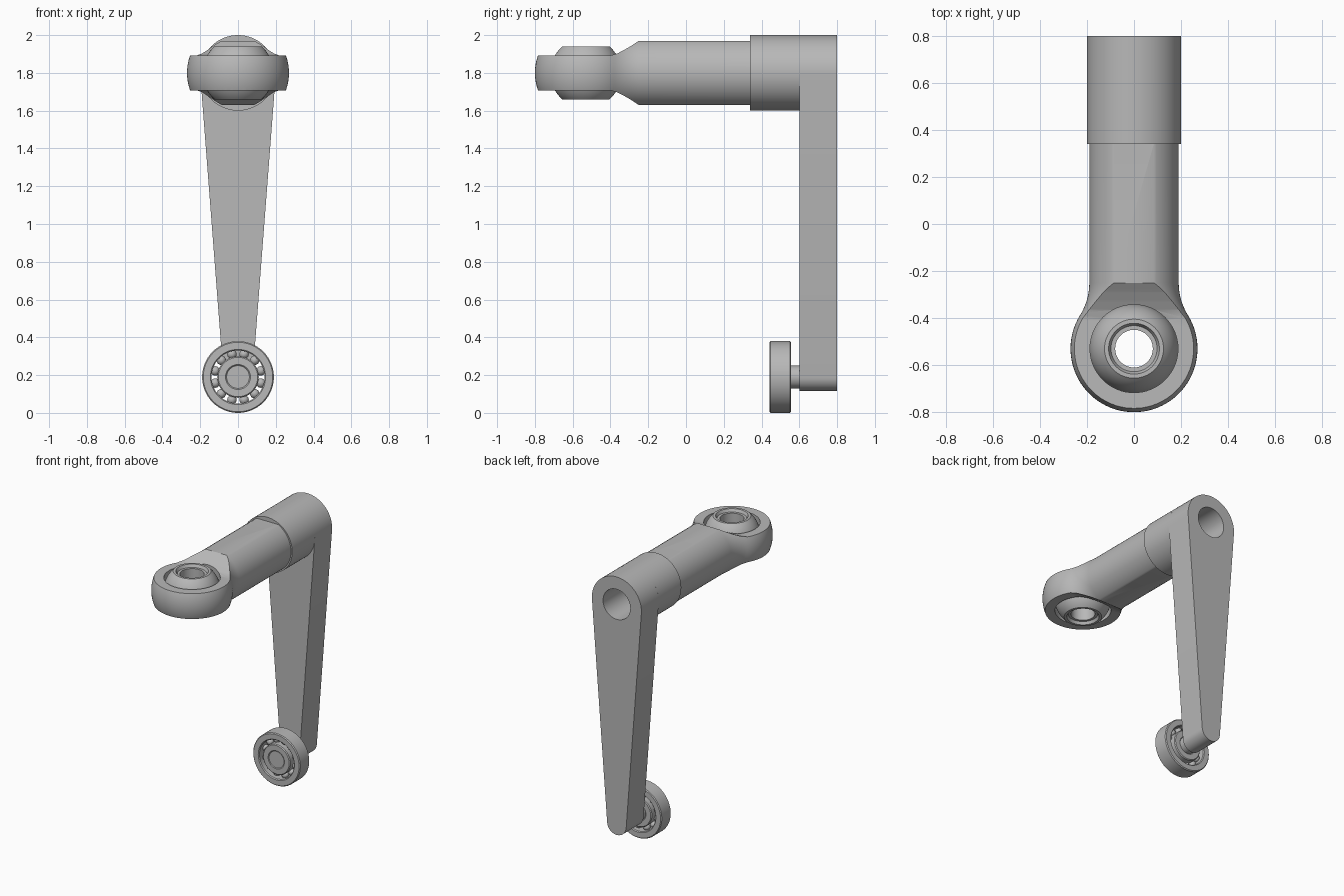
import bpy, bmesh
from math import sin, cos, pi, asin, sqrt, radians
from mathutils import Matrix, Vector

cube = bpy.data.objects.get("Cube")
if cube:
    bpy.data.objects.remove(cube, do_unlink=True)

GREY = (0.48, 0.48, 0.48, 1)
steel = bpy.data.materials.new("steel_grey")
steel.use_nodes = True
steel.diffuse_color = GREY
steel.node_tree.nodes["Principled BSDF"].inputs["Base Color"].default_value = GREY


def finish(name, bm):
    bmesh.ops.recalc_face_normals(bm, faces=bm.faces)
    mesh = bpy.data.meshes.new(name)
    bm.to_mesh(mesh)
    bm.free()
    obj = bpy.data.objects.new(name, mesh)
    bpy.context.collection.objects.link(obj)
    mesh.materials.append(steel)
    return obj


def select(obj):
    bpy.ops.object.select_all(action='DESELECT')
    obj.select_set(True)
    bpy.context.view_layer.objects.active = obj


def smooth(obj):
    select(obj)
    bpy.ops.object.shade_smooth_by_angle(angle=radians(30))


def lathe(name, profile, centre, along_y=True, closed=False, steps=64):
    """Spin (radius, height) points about the y or z axis through centre."""
    bm = bmesh.new()
    verts = [bm.verts.new((r, 0, h)) for r, h in profile]
    pairs = list(zip(verts, verts[1:]))
    if closed:
        pairs.append((verts[-1], verts[0]))
    edges = [bm.edges.new(p) for p in pairs]
    bmesh.ops.spin(bm, geom=verts + edges, cent=(0, 0, 0), axis=(0, 0, 1),
                   angle=2 * pi, steps=steps)
    bmesh.ops.remove_doubles(bm, verts=bm.verts, dist=1e-5)
    turn = Matrix.Rotation(-pi / 2, 4, 'X') if along_y else Matrix()
    bm.transform(Matrix.Translation(centre) @ turn)
    return finish(name, bm)


def cylinder(name, radius, lo, hi, centre, along_y=True):
    return lathe(name, [(0, lo), (radius, lo), (radius, hi), (0, hi)], centre, along_y)


def prism(name, start, step):
    """Extrude a closed outline of 3D points."""
    bm = bmesh.new()
    face = bm.faces.new([bm.verts.new(p) for p in start])
    out = bmesh.ops.extrude_face_region(bm, geom=[face])
    moved = [g for g in out["geom"] if isinstance(g, bmesh.types.BMVert)]
    bmesh.ops.translate(bm, verts=moved, vec=step)
    return finish(name, bm)


def cut(obj, tool, operation='DIFFERENCE'):
    mod = obj.modifiers.new("cut", 'BOOLEAN')
    mod.operation, mod.object, mod.solver = operation, tool, 'EXACT'
    select(obj)
    bpy.ops.object.modifier_apply(modifier=mod.name)
    bpy.data.objects.remove(tool, do_unlink=True)


def arc(cx, cy, r, a, b, n):
    return [(cx + r * cos(a + (b - a) * i / n), cy + r * sin(a + (b - a) * i / n))
            for i in range(n + 1)]


AXIS = Vector((0, 0, 1.8))       # shaft axis
EYE = Vector((0, -0.53, 1.8))    # centre of the rod eye
HUB = Vector((0, 0, 0.19))       # bearing axis

# Rod end: spherical head blending into a round shank
meet = asin(0.45 / 0.53)
head = [(r, h) for h, r in arc(-0.53, 0, 0.27, pi, meet, 28)]
head[0] = (0, -0.8)
neck = [(r, h) for h, r in arc(-0.25, 0.45, 0.26, pi + meet, 1.5 * pi, 10)][1:]
rod_end = lathe("rod_end", head + neck + [(0.19, 0.34), (0, 0.34)], AXIS, steps=96)

# Flatten the head and shank top and bottom
side = [(-0.9, 0.0925), (-0.4, 0.0925), (-0.365, 0.102), (-0.33, 0.12),
        (-0.29, 0.143), (-0.25, 0.17), (0.5, 0.17)]
outline = side + [(y, -z) for y, z in reversed(side)]
flats = prism("flats_cutter", [(-0.5, y, 1.8 + z) for y, z in outline], (1, 0, 0))
cut(rod_end, flats, 'INTERSECT')
cut(rod_end, cylinder("eye_cutter", 0.187, -0.4, 0.4, EYE, along_y=False))
smooth(rod_end)

# Swivel ball with a bore and countersunk ends
rim = asin(0.14 / 0.188)
ball = arc(0, 0, 0.188, -rim, rim, 20)
bore = [(0.108, 0.14), (0.098, 0.12), (0.08, 0.12)]
smooth(lathe("swivel_ball", ball + bore + [(r, -h) for r, h in reversed(bore)],
             EYE, along_y=False, closed=True))

# Collar around the shaft
smooth(lathe("collar", [(0.11, 0.34), (0.2, 0.34), (0.2, 0.6), (0.11, 0.6)],
             AXIS, closed=True))

# Tapered crank arm with rounded ends
tilt = asin((0.2 - 0.077) / (1.8 - 0.193))
top = arc(0, 1.8, 0.2, -tilt, pi + tilt, 32)
bottom = arc(0, 0.193, 0.077, pi + tilt, 2 * pi - tilt, 20)
arm = prism("crank_arm", [(x, 0.6, z) for x, z in top + bottom], (0, 0.2, 0))
cut(arm, cylinder("shaft_cutter", 0.11, 0.5, 0.9, AXIS))
smooth(arm)

# Bearing pin
smooth(cylinder("bearing_pin", 0.06, 0.445, 0.61, HUB))


# Bearing rings with small chamfers
def ring(name, r0, r1, y0=0.442, y1=0.556, c=0.006):
    smooth(lathe(name, [(r0 + c, y0), (r1 - c, y0), (r1, y0 + c), (r1, y1 - c),
                        (r1 - c, y1), (r0 + c, y1), (r0, y1 - c), (r0, y0 + c)],
                 HUB, closed=True))


ring("bearing_outer_ring", 0.14, 0.19)
ring("bearing_inner_ring", 0.06, 0.11)

# Bearing balls
bm = bmesh.new()
for i in range(12):
    a = 2 * pi * (i + 0.5) / 12
    spot = HUB + Vector((0.125 * cos(a), 0.499, 0.125 * sin(a)))
    bmesh.ops.create_uvsphere(bm, u_segments=16, v_segments=10, radius=0.025,
                              matrix=Matrix.Translation(spot))
smooth(finish("bearing_balls", bm))
